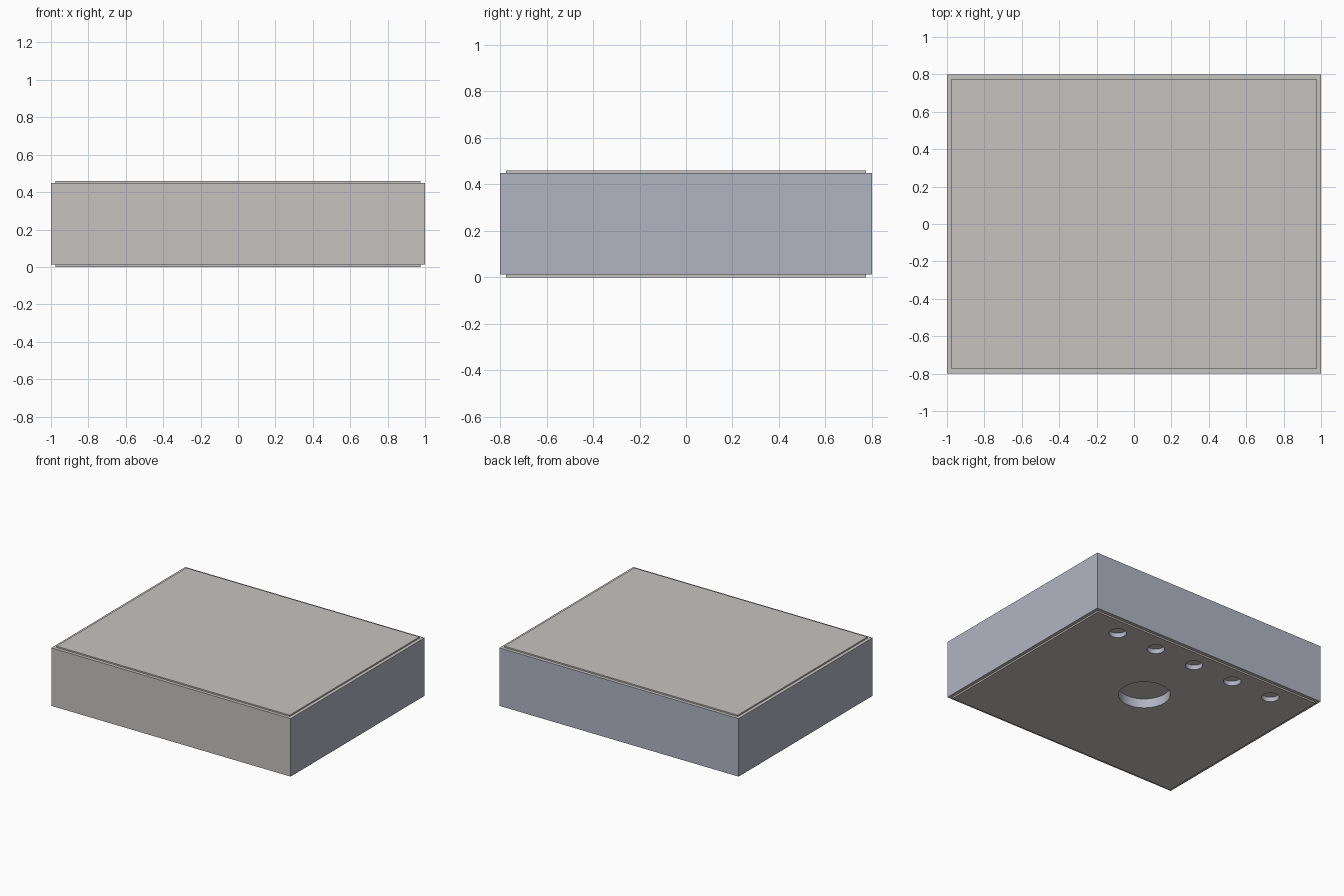
import bpy, bmesh
from mathutils import Matrix, Vector

if "Cube" in bpy.data.objects:
    bpy.data.objects.remove(bpy.data.objects["Cube"])


def material(name, rgb):
    m = bpy.data.materials.new(name)
    m.diffuse_color = (*rgb, 1)
    m.use_nodes = True
    m.node_tree.nodes["Principled BSDF"].inputs["Base Color"].default_value = m.diffuse_color
    return m


GREY = material("warm_grey", (0.56, 0.55, 0.53))
BLUE = material("cool_blue_grey", (0.44, 0.46, 0.54))


def finish(name, bm):
    mesh = bpy.data.meshes.new(name)
    bm.to_mesh(mesh)
    bm.free()
    mesh.materials.append(GREY)
    mesh.materials.append(BLUE)
    ob = bpy.data.objects.new(name, mesh)
    bpy.context.collection.objects.link(ob)
    return ob


def box(name, sx, sy, z0, z1):
    bm = bmesh.new()
    mat = Matrix.Translation((0, 0, (z0 + z1) / 2)) @ Matrix.Diagonal((sx, sy, z1 - z0, 1))
    bmesh.ops.create_cube(bm, size=1, matrix=mat)
    return finish(name, bm)


# Main body: grey front, top and underside, blue-grey on the other walls
body = box("body", 2.0, 1.6, 0.012, 0.45)
for f in body.data.polygons:
    f.material_index = 1 if abs(f.normal.x) > 0.5 or f.normal.y > 0.5 else 0

# Thin raised panels on the top and underside
box("top_panel", 1.95, 1.55, 0.45, 0.46)
base = box("base_panel", 1.95, 1.55, 0.0, 0.012)

# Round recesses in the underside: one large, five small in a row near the back
recesses = [(0, 0.11, 0.178, 0.07)]
recesses += [(0.342 * i, 0.64, 0.06, 0.035) for i in range(-2, 3)]
bm = bmesh.new()
for x, y, r, depth in recesses:
    h = depth + 0.05
    bmesh.ops.create_cone(bm, cap_ends=True, segments=48, radius1=r, radius2=r, depth=h,
                          matrix=Matrix.Translation((x, y, depth - h / 2)))
bm.normal_update()
for f in bm.faces:
    f.material_index = 0 if abs(f.normal.z) > 0.5 else 1
cutter = finish("recess_cutter", bm)
cutter.hide_render = True

for ob in (body, base):
    mod = ob.modifiers.new("recesses", 'BOOLEAN')
    mod.operation = 'DIFFERENCE'
    mod.solver = 'EXACT'
    mod.object = cutter
    bpy.ops.object.select_all(action='DESELECT')
    bpy.context.view_layer.objects.active = ob
    ob.select_set(True)
    bpy.ops.object.modifier_apply(modifier=mod.name)
    bpy.ops.object.shade_smooth_by_angle(angle=0.6)

bpy.data.objects.remove(cutter)
